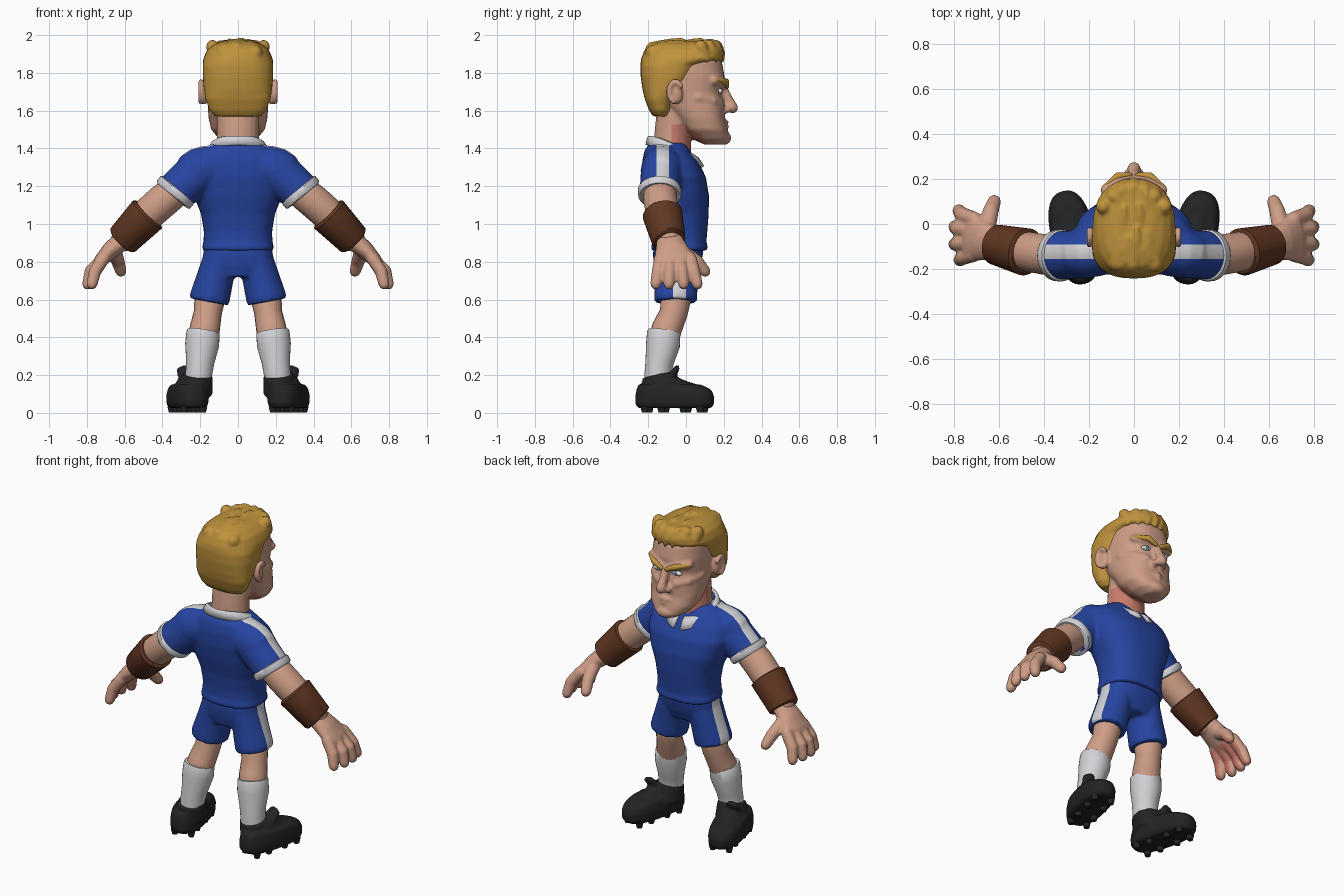
import bpy, bmesh, math, random
from mathutils import Vector, Matrix

if "Cube" in bpy.data.objects:
    bpy.data.objects.remove(bpy.data.objects["Cube"])

random.seed(4)


def material(name, r, g, b):
    m = bpy.data.materials.new(name)
    m.diffuse_color = (r, g, b, 1)
    m.use_nodes = True
    m.node_tree.nodes["Principled BSDF"].inputs["Base Color"].default_value = m.diffuse_color
    return m


SKIN = material("skin", 0.62, 0.34, 0.24)
FLUSH = material("flushed_skin", 0.58, 0.20, 0.15)
BLUE = material("blue_cloth", 0.02, 0.06, 0.36)
WHITE = material("white_cloth", 0.65, 0.65, 0.68)
HAIR = material("blond_hair", 0.52, 0.29, 0.045)
BROWN = material("brown_leather", 0.12, 0.038, 0.016)
BLACK = material("black_boot", 0.017, 0.017, 0.018)
EYE = material("eye_white", 0.8, 0.8, 0.8)
IRIS = material("blue_iris", 0.12, 0.3, 0.5)


# ---------- helpers ----------
def loft(bm, rings):
    vs = [[bm.verts.new(p) for p in r] for r in rings]
    k = len(vs[0])
    for a, b in zip(vs, vs[1:]):
        for i in range(k):
            bm.faces.new((a[i], a[(i + 1) % k], b[(i + 1) % k], b[i]))
    bm.faces.new(vs[0][::-1])
    bm.faces.new(vs[-1])


def oval(c, u, v, n=2.0, k=32):
    pts = []
    for i in range(k):
        a, b = math.cos(math.tau * i / k), math.sin(math.tau * i / k)
        pts.append(c + u * math.copysign(abs(a) ** (2 / n), a) + v * math.copysign(abs(b) ** (2 / n), b))
    return pts


def slab(bm, rows, n=2.5, m=Matrix()):
    """Stack of level ovals; rows are (z, back y, front y, half width)."""
    rings = []
    for z, y0, y1, w in rows:
        ring = oval(Vector((0, (y0 + y1) / 2, z)), Vector((w, 0, 0)), Vector((0, (y1 - y0) / 2, 0)), n)
        rings.append([m @ p for p in ring])
    loft(bm, rings)


def tube(bm, pts, ends=True, m=Matrix(), k=20):
    """Limb through (x, y, z, radius[, radius along y]); ends=True rounds it off."""
    P = [Vector(p[:3]) for p in pts]
    R = [(p[3], p[-1]) for p in pts]
    whole = (P[-1] - P[0]).normalized()
    ref = Vector((1, 0, 0)) if abs(whole.y) > 0.8 else Vector((0, 1, 0))
    rings = []
    for i, (p, (ru, rv)) in enumerate(zip(P, R)):
        t = (P[min(i + 1, len(P) - 1)] - P[max(i - 1, 0)]).normalized()
        v = (ref - t * ref.dot(t)).normalized()
        u = v.cross(t)
        here = [oval(p, u * ru, v * rv, k=k)]
        if ends and i in (0, len(P) - 1):
            s = -1 if i == 0 else 1
            for deg in (35, 65, 82):
                c, d = math.cos(math.radians(deg)), math.sin(math.radians(deg))
                here.append(oval(p + t * s * min(ru, rv) * d, u * ru * c, v * rv * c, k=k))
            if i == 0:
                here.reverse()
        rings += [[m @ q for q in r] for r in here]
    loft(bm, rings)


def ball(bm, c, r):
    bmesh.ops.create_uvsphere(bm, u_segments=20, v_segments=12, radius=1,
                              matrix=Matrix.Translation(c) @ Matrix.Diagonal((*r, 1)))


def finish(name, bm, mats, voxel=0, smooth=4, mirror=False, cuts=(), rule=None):
    """Mirror, fuse into one skin, cut colour borders, colour by rule."""
    if mirror:
        g = bmesh.ops.duplicate(bm, geom=bm.verts[:] + bm.edges[:] + bm.faces[:])["geom"]
        for v in g:
            if isinstance(v, bmesh.types.BMVert):
                v.co.x *= -1
    bmesh.ops.recalc_face_normals(bm, faces=bm.faces)
    me = bpy.data.meshes.new(name)
    bm.to_mesh(me)
    bm.free()
    ob = bpy.data.objects.new(name, me)
    bpy.context.collection.objects.link(ob)
    if voxel:
        mod = ob.modifiers.new("fuse", 'REMESH')
        mod.mode, mod.voxel_size = 'VOXEL', voxel
        mod = ob.modifiers.new("soften", 'SMOOTH')
        mod.factor, mod.iterations = 0.5, smooth
        dg = bpy.context.evaluated_depsgraph_get()
        me = bpy.data.meshes.new_from_object(ob.evaluated_get(dg))
        ob.modifiers.clear()
        ob.data = me
    me.materials.clear()
    for mt in mats:
        me.materials.append(mt)
    b = bmesh.new()
    b.from_mesh(me)
    for co, no in cuts:
        bmesh.ops.bisect_plane(b, geom=b.verts[:] + b.edges[:] + b.faces[:], plane_co=co, plane_no=no)
    b.normal_update()
    for f in b.faces:
        f.smooth = True
        f.material_index = int(rule(f.calc_center_median(), f.normal)) if rule else 0
    b.to_mesh(me)
    b.free()
    if not voxel:
        me.set_sharp_from_angle(angle=math.radians(45))
    return ob


# ---------- head and neck ----------
bm = bmesh.new()
slab(bm, [(1.42, .10, .205, .05), (1.45, .03, .23, .10), (1.50, -.02, .22, .142), (1.56, -.06, .205, .156),
          (1.62, -.12, .205, .16), (1.70, -.18, .187, .163), (1.78, -.2, .205, .165), (1.86, -.2, .19, .16),
          (1.92, -.16, .15, .13), (1.95, -.1, .1, .08)], 2.4)
tube(bm, [(0, -.075, 1.34, .115, .105), (0, -.07, 1.5, .112, .095), (0, -.05, 1.64, .115, .1)])
tube(bm, [(0, .195, 1.72, .024), (0, .225, 1.66, .024), (0, .246, 1.615, .03)])   # nose
ball(bm, (0, .2, 1.455), (.06, .04, .036))                                        # chin
tube(bm, [(-.045, .2, 1.53, .011), (0, .214, 1.54, .013), (.045, .2, 1.53, .011)])  # lips
tube(bm, [(-.04, .2, 1.51, .011), (0, .214, 1.514, .014), (.04, .2, 1.51, .011)])
for s in (1, -1):
    ball(bm, (s * .028, .218, 1.605), (.02, .024, .018))                          # nostril
    tube(bm, [(s * .02, .195, 1.735, .022), (s * .07, .19, 1.752, .024), (s * .125, .15, 1.76, .024)])
    tube(bm, [(s * .06, .182, 1.635, .024), (s * .11, .14, 1.65, .03), (s * .14, .06, 1.67, .03)])
    ball(bm, (s * .178, -.055, 1.69), (.022, .038, .06))                          # ear
    rim = [(s * .197, -.055 - .037 * math.cos(a), 1.7 + .055 * math.sin(a), .014)
           for a in (-1.3, -.6, 0, .6, 1.2, 1.8, 2.5)]
    for a, b in zip(rim, rim[1:]):
        tube(bm, [a, b], k=12)
finish("head", bm, [SKIN, FLUSH], .009, 3,
       rule=lambda c, n: c.z < 1.53 and -.08 < c.y < .09 and abs(c.x) < .118 and (n.z < -.3 or c.y < .03))

# ---------- hair ----------
bm = bmesh.new()
slab(bm, [(1.57, -.175, -.09, .12), (1.60, -.195, -.075, .15), (1.66, -.218, -.06, .172), (1.71, -.23, -.0, .18),
          (1.78, -.24, .05, .187), (1.84, -.242, .09, .187), (1.875, -.238, .195, .184), (1.92, -.22, .2, .165),
          (1.95, -.19, .185, .13), (1.97, -.13, .15, .08)], 2.5)
for i in range(20):                                       # swept tufts on top
    x, y = random.uniform(-.12, .12), random.uniform(-.16, .12)
    z = 1.955 - 2.2 * x * x - 1.2 * max(0, -y - .05) ** 2
    tube(bm, [(x, y - .04, z - .02, .04), (x, y + .02, z + .005, .026), (x * .95, y + .06, z + .028, .007)], k=12)
for i in range(7):                                        # fringe
    x = -.135 + .045 * i
    y = .19 - 4.5 * x * x
    tube(bm, [(x, y - .03, 1.94, .035), (x, y - .005, 1.895, .026), (x + .01, y + .005, 1.86, .008)], k=12)
finish("hair", bm, [HAIR], .009, 2)

bm = bmesh.new()
tube(bm, [(.018, .216, 1.727, .012), (.07, .212, 1.752, .018), (.135, .16, 1.762, .01)])
finish("eyebrows", bm, [HAIR], mirror=True)
bm = bmesh.new()
ball(bm, (.064, .181, 1.703), (.033, .013, .014))
finish("eyes", bm, [EYE], mirror=True)
bm = bmesh.new()
ball(bm, (.06, .19, 1.704), (.011, .007, .012))
finish("irises", bm, [IRIS], mirror=True)

# ---------- shirt ----------
bm = bmesh.new()
slab(bm, [(.86, -.185, .115, .19), (.885, -.185, .115, .19), (.9, -.178, .108, .183), (.96, -.178, .113, .181),
          (1.05, -.19, .12, .195), (1.15, -.215, .122, .235), (1.25, -.232, .105, .265), (1.33, -.232, .065, .25),
          (1.39, -.22, .02, .2), (1.43, -.19, -.0, .13)])
for s in (1, -1):
    tube(bm, [(s * .15, -.12, 1.3, .12, .11), (s * .22, -.13, 1.28, .12, .112)])
    tube(bm, [(s * .2, -.13, 1.285, .118, .108), (s * .34, -.14, 1.16, .108)], ends=False)
Y = Vector((0, 1, 0))
finish("shirt", bm, [BLUE, WHITE], .012, 4, cuts=[((0, -.155, 0), Y), ((0, -.09, 0), Y)],
       rule=lambda c, n: -.155 < c.y < -.09 and n.z > 0 and abs(c.x) > .1 and c.z > 1.12)

# sleeve cuffs
bm = bmesh.new()
tube(bm, [(.318, -.14, 1.184, .108), (.323, -.14, 1.178, .115), (.343, -.14, 1.156, .114), (.348, -.14, 1.15, .106)],
     ends=False, k=32)
finish("sleeve_cuffs", bm, [WHITE], mirror=True)

# collar, open in a V at the chest
bm = bmesh.new()
rows = []
for i in range(41):
    t = math.radians(90 + 8 + 344 * i / 40)
    f = (math.sin(t) + 1) / 2
    tip = max(0, f - .8) / .2
    top = Vector((.122 * math.cos(t), -.078 + .115 * math.sin(t), 1.462 - .10 * f ** 1.4))
    low = Vector((.16 * math.cos(t), -.072 + (.135 + .03 * tip) * math.sin(t), top.z - .045 - .015 * tip))
    rows.append([bm.verts.new(p) for p in (top, top.lerp(low, .45) + Vector((0, 0, .012)), low)])
for a, b in zip(rows, rows[1:]):
    for j in (0, 1):
        bm.faces.new((a[j], a[j + 1], b[j + 1], b[j]))
collar = finish("collar", bm, [WHITE])
mod = collar.modifiers.new("thickness", 'SOLIDIFY')
mod.thickness, mod.offset = .016, 0

# ---------- shorts ----------
bm = bmesh.new()
slab(bm, [(.72, -.155, .05, .13), (.78, -.17, .075, .19), (.84, -.175, .09, .185), (.89, -.17, .095, .178)])
for s in (1, -1):
    tube(bm, [(s * .095, -.045, .82, .09, .115), (s * .125, -.05, .7, .1, .113), (s * .148, -.055, .615, .107, .115),
              (s * .153, -.055, .588, .105, .113)], ends=False)
finish("shorts", bm, [BLUE, WHITE], .011, 4, cuts=[((0, -.07, 0), Y), ((0, 0, 0), Y)],
       rule=lambda c, n: -.07 < c.y < 0 and abs(c.x) > .15 and n.x * c.x > 0 and abs(n.x) > .5)

# ---------- legs, socks, boots ----------
bm = bmesh.new()
tube(bm, [(.145, -.05, .64, .085), (.16, -.065, .53, .074), (.175, -.1, .45, .08), (.185, -.115, .4, .08)])
finish("legs", bm, [SKIN], mirror=True)

bm = bmesh.new()
tube(bm, [(.184, -.117, .432, .084), (.185, -.118, .425, .088), (.19, -.122, .36, .09), (.2, -.14, .27, .075),
          (.208, -.15, .2, .07), (.21, -.15, .14, .07)], ends=False, k=32)
finish("socks", bm, [WHITE], mirror=True)

foot = Matrix.Translation((.268, -.06, 0)) @ Matrix.Rotation(math.radians(-13), 4, 'Z')
bm = bmesh.new()
slab(bm, [(.025, -.195, .195, .08), (.045, -.212, .212, .096), (.09, -.212, .212, .098), (.125, -.205, .195, .092),
          (.15, -.195, .14, .085)], 2.5, foot)
tube(bm, [(.218, -.13, .1, .085, .1), (.213, -.15, .2, .08, .085)], ends=False)
tube(bm, [(0, -.06, .14, .075), (0, .05, .1, .07), (0, .12, .09, .06)], m=foot)
tube(bm, [(0, -.03, .16, .02, .02), (.01, -.01, .2, .045, .02), (.02, .015, .235, .04, .016)], m=foot)  # tongue
finish("boots", bm, [BLACK], .01, 3, mirror=True)

bm = bmesh.new()
for x, y in [(a, b) for a in (-.05, .05) for b in (-.15, -.06, .06, .15)]:
    tube(bm, [(x, y, .001, .016), (x, y, .035, .024)], ends=False, m=foot, k=10)
finish("boot_studs", bm, [BLACK], mirror=True)

# ---------- arms, wristbands, hands ----------
bm = bmesh.new()
tube(bm, [(.3, -.14, 1.2, .085), (.4, -.135, 1.12, .09), (.49, -.12, 1.04, .088), (.6, -.092, .925, .07)])
finish("arms", bm, [SKIN], mirror=True)

bm = bmesh.new()
tube(bm, [(.474, -.125, 1.056, .095), (.48, -.124, 1.05, .106), (.61, -.092, .915, .09), (.616, -.09, .909, .08)],
     ends=False, k=32)
finish("wristbands", bm, [BROWN], mirror=True)

bm = bmesh.new()
tube(bm, [(.59, -.09, .93, .055, .065), (.67, -.075, .865, .048, .088), (.725, -.06, .81, .036, .108)])
for y0, y1, reach in ((-.135, -.16, -.015), (-.083, -.09, .008), (-.03, -.012, .008), (.022, .06, -.01)):
    tube(bm, [(.71, y0, .82, .034), (.773 + reach, (y0 + y1) / 2, .748, .034), (.788 + reach, y1, .682, .029)])
tube(bm, [(.655, -.03, .86, .04), (.635, .06, .8, .035), (.62, .1, .75, .03)])    # thumb
finish("hands", bm, [SKIN, FLUSH], .008, 3, mirror=True,
       rule=lambda c, n: -n.x * math.copysign(.75, c.x) - .66 * n.z > .8 and c.z < .8)
